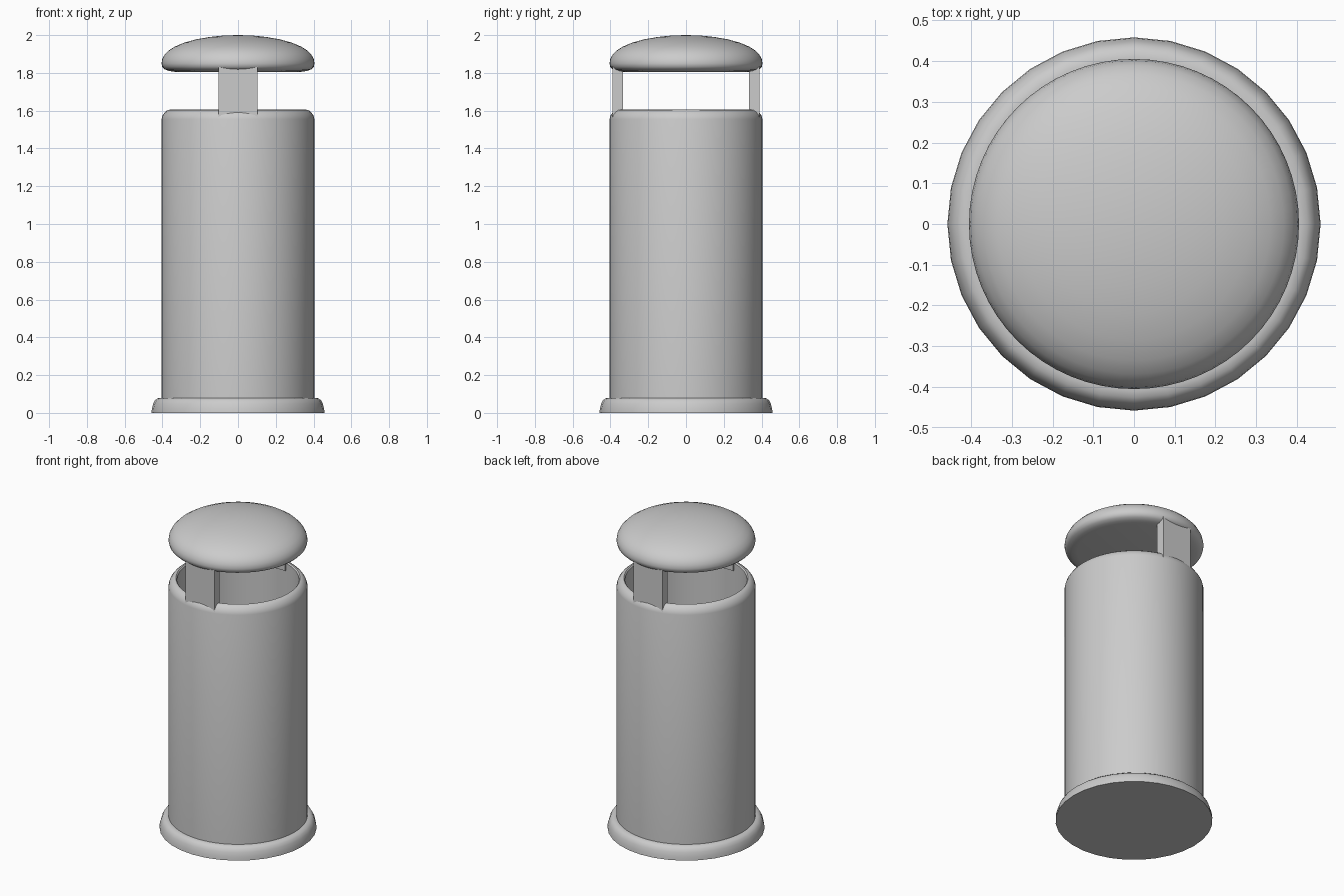
import bpy, bmesh, math

if "Cube" in bpy.data.objects:
    bpy.data.objects.remove(bpy.data.objects["Cube"])


def lathe(name, profile, sides):
    """Spin an (r, z) profile round z; r = 0 ends close the surface."""
    bm = bmesh.new()
    verts = [bm.verts.new((r, 0, z)) for r, z in profile]
    edges = [bm.edges.new(p) for p in zip(verts, verts[1:])]
    bmesh.ops.spin(bm, geom=verts + edges, cent=(0, 0, 0), axis=(0, 0, 1),
                   angle=2 * math.pi, steps=sides, use_merge=True)
    bmesh.ops.remove_doubles(bm, verts=bm.verts, dist=1e-5)
    bmesh.ops.recalc_face_normals(bm, faces=bm.faces)
    return finish(name, bm, 35)


def finish(name, bm, angle):
    mesh = bpy.data.meshes.new(name)
    bm.to_mesh(mesh)
    bm.free()
    ob = bpy.data.objects.new(name, mesh)
    bpy.context.collection.objects.link(ob)
    bpy.ops.object.select_all(action='DESELECT')
    ob.select_set(True)
    bpy.context.view_layer.objects.active = ob
    bpy.ops.object.shade_smooth_by_angle(angle=math.radians(angle))
    return ob


# Flared foot with rounded upper edge
lathe("base_ring", [(0, 0), (0.458, 0), (0.456, 0.022), (0.449, 0.048),
                    (0.44, 0.066), (0.426, 0.077), (0.41, 0.08), (0, 0.08)], 32)

# Hollow open-topped body with rounded rim
lathe("bin_body", [(0, 0.05), (0.405, 0.05), (0.405, 1.555), (0.399, 1.575),
                   (0.387, 1.592), (0.373, 1.603), (0.362, 1.605),
                   (0.355, 1.597), (0.355, 0.12), (0, 0.12)], 64)

# Domed lid
lathe("lid", [(0, 1.805), (0.33, 1.805), (0.365, 1.81), (0.388, 1.819),
              (0.401, 1.832), (0.405, 1.85), (0.401, 1.873), (0.389, 1.896),
              (0.368, 1.918), (0.335, 1.939), (0.285, 1.96), (0.22, 1.978),
              (0.15, 1.99), (0.075, 1.998), (0, 2.0)], 64)

# Two straps holding the lid, front and back
for name, side in (("front_strap", -1), ("back_strap", 1)):
    bm = bmesh.new()
    bmesh.ops.create_cube(bm, size=1)
    bmesh.ops.scale(bm, vec=(0.206, 0.055, 0.29), verts=bm.verts)
    bmesh.ops.translate(bm, vec=(0, side * 0.3605, 1.695), verts=bm.verts)
    finish(name, bm, 30)
